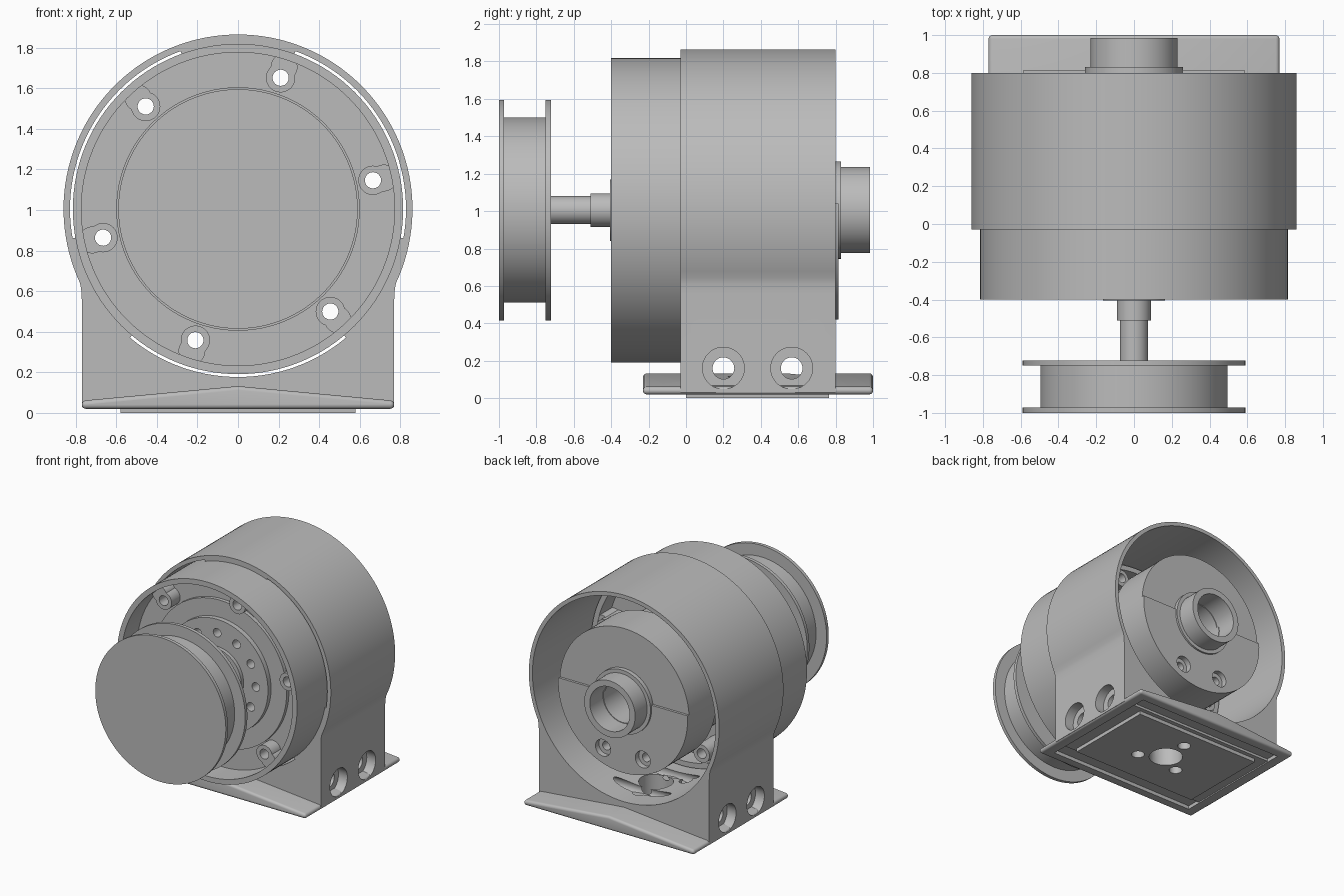
import bpy, bmesh
from math import sin, cos, pi, radians
from mathutils import Matrix, Vector

if "Cube" in bpy.data.objects:
    bpy.data.objects.remove(bpy.data.objects["Cube"])

AXIS = 1.005    # height of the drive axis
MID = 0.385     # middle of the foot, front to back

grey = bpy.data.materials.new("plain grey")
grey.use_nodes = True
grey.diffuse_color = (0.5, 0.5, 0.5, 1)
grey.node_tree.nodes["Principled BSDF"].inputs["Base Color"].default_value = (0.5, 0.5, 0.5, 1)


def finish(name, bm):
    bmesh.ops.recalc_face_normals(bm, faces=bm.faces)
    mesh = bpy.data.meshes.new(name)
    bm.to_mesh(mesh)
    bm.free()
    mesh.materials.append(grey)
    ob = bpy.data.objects.new(name, mesh)
    bpy.context.collection.objects.link(ob)
    return ob


def activate(ob):
    bpy.ops.object.select_all(action='DESELECT')
    ob.select_set(True)
    bpy.context.view_layer.objects.active = ob


def smooth(ob):
    activate(ob)
    bpy.ops.object.shade_smooth_by_angle(angle=radians(30))


def lathe(name, profile, segs=96):
    """Turn a closed (radius, y) profile about the drive axis."""
    bm = bmesh.new()
    verts = [bm.verts.new((r, y, AXIS)) for r, y in profile]
    edges = [bm.edges.new((v, verts[i - 1])) for i, v in enumerate(verts)]
    bmesh.ops.spin(bm, geom=verts + edges, cent=(0, 0, AXIS), axis=(0, 1, 0),
                   angle=2 * pi, steps=segs, use_merge=True)
    bmesh.ops.remove_doubles(bm, verts=bm.verts, dist=0.0005)
    return finish(name, bm)


def extrude(name, outline, y0, y1):
    """Extrude an (x, z) outline from y0 to y1."""
    bm = bmesh.new()
    face = bm.faces.new([bm.verts.new((x, y0, z)) for x, z in outline])
    new = bmesh.ops.extrude_face_region(bm, geom=[face])["geom"]
    bmesh.ops.translate(bm, vec=(0, y1 - y0, 0),
                        verts=[g for g in new if isinstance(g, bmesh.types.BMVert)])
    return finish(name, bm)


def rod(name, start, end, r, r2=None, segs=40):
    """Cylinder or cone between two points."""
    a, b = Vector(start), Vector(end)
    bm = bmesh.new()
    m = Matrix.Translation((a + b) / 2) @ (b - a).to_track_quat('Z', 'Y').to_matrix().to_4x4()
    bmesh.ops.create_cone(bm, cap_ends=True, segments=segs, radius1=r,
                          radius2=r if r2 is None else r2, depth=(b - a).length, matrix=m)
    return finish(name, bm)


def box(name, x, y0, y1, z0, z1):
    return extrude(name, [(-x, z0), (x, z0), (x, z1), (-x, z1)], y0, y1)


def combine(ob, others, operation='DIFFERENCE'):
    activate(ob)
    for other in others:
        mod = ob.modifiers.new("combine", 'BOOLEAN')
        mod.operation, mod.solver, mod.object = operation, 'EXACT', other
        bpy.ops.object.modifier_apply(modifier=mod.name)
        bpy.data.objects.remove(other)


def polar(r, deg, y):
    return (r * cos(radians(deg)), y, AXIS + r * sin(radians(deg)))


# Vertical holes through the foot and the housing floor
def floor_holes():
    cuts = [rod("cut", (0, MID, -0.1), (0, MID, 0.4), 0.13)]
    for k in range(3):
        a = radians(90 + 120 * k)
        x, y = 0.22 * cos(a), MID + 0.22 * sin(a)
        cuts.append(rod("cut", (x, y, -0.1), (x, y, 0.4), 0.05))
    return cuts


# Housing: round shell running down into straight side walls
arc = [polar(0.86, -25 + 230 * i / 90, 0) for i in range(91)]
outline = [(0.77, 0.03), (0.77, 0.56), (0.773, 0.61)] + [(p[0], p[2]) for p in arc]
outline += [(-0.773, 0.61), (-0.77, 0.56), (-0.77, 0.03)]
housing = extrude("housing", outline, -0.03, 0.8)
cuts = [rod("cut", (0, -0.2, AXIS), (0, 1, AXIS), 0.828, segs=128)]
for y in (0.2, 0.565):
    cuts.append(rod("cut", (-1, y, 0.16), (1, y, 0.16), 0.058))
    for s in (-1, 1):
        cuts.append(rod("cut", (s * 0.69, y, 0.16), (s, y, 0.16), 0.112))
combine(housing, cuts + floor_holes())
smooth(housing)

# Foot: peaked slab with rounded rim, hollow below, with a flat pad
foot = extrude("foot", [(-0.77, 0.02), (0.77, 0.02), (0.77, 0.06), (0, 0.132), (-0.77, 0.06)],
               -0.23, 1.0)
bev = foot.modifiers.new("round", 'BEVEL')
bev.width, bev.segments, bev.limit_method, bev.angle_limit = 0.03, 4, 'ANGLE', radians(50)
activate(foot)
bpy.ops.object.modifier_apply(modifier=bev.name)
combine(foot, [box("cut", 0.68, -0.15, 0.92, -0.05, 0.05)])
pad = box("foot_pad", 0.58, 0.0, 0.765, 0.0, 0.055)
for part in (foot, pad):
    combine(part, floor_holes())
    smooth(part)

# Front cover: rim tube with a recessed floor and six screw bosses
cover = lathe("front_cover", [(0.814, -0.4), (0.814, 0.06), (0.772, 0.06), (0.772, -0.1),
                              (0.4, -0.1), (0.4, -0.2), (0.772, -0.2), (0.772, -0.4)], 128)
angles = [12 + 60 * k for k in range(6)]
bosses, holes = [], []
for a in angles:
    bosses.append(rod("boss", polar(0.68, a, -0.31), polar(0.68, a, 0.1), 0.072))
    bosses.append(rod("boss_web", polar(0.735, a, -0.31), polar(0.735, a, 0.055), 0.066))
    holes.append(rod("cut", polar(0.68, a, -0.6), polar(0.68, a, 0.6), 0.04, segs=24))
combine(cover, bosses, 'UNION')
combine(cover, holes)
smooth(cover)

# Three clips that hold the cover inside the housing
for k, name in enumerate(("top", "right", "left")):
    pts = [polar(r, 90 + 120 * k + d, 0) for r, ds in
           ((0.835, range(-20, 21, 2)), (0.8, range(20, -21, -2))) for d in ds]
    smooth(extrude(name + "_clip", [(p[0], p[2]) for p in pts], -0.025, 0.04))

# Gearbox face with a ring of small holes
gearbox = lathe("gearbox_face", [(0, -0.1), (0.6, -0.1), (0.6, -0.23), (0.46, -0.23),
                                 (0.46, -0.27), (0.24, -0.27), (0.24, -0.3), (0, -0.3)])
combine(gearbox, [rod("cut", polar(0.35, 30 * k, -0.4), polar(0.35, 30 * k, -0.16),
                      0.035, segs=20) for k in range(12)])
smooth(gearbox)
smooth(lathe("shaft_collar", [(0, -0.25), (0.165, -0.25), (0.165, -0.405), (0.09, -0.405),
                              (0.09, -0.51), (0, -0.51)]))
smooth(rod("drive_shaft", (0, -0.4, AXIS), (0, -0.99, AXIS), 0.075))

# Flanged pulley
smooth(lathe("pulley", [(0, -1), (0.59, -1), (0.59, -0.972), (0.495, -0.972), (0.495, -0.75),
                        (0.59, -0.75), (0.59, -0.722), (0, -0.722)], 128))

# Motor body and rear cap, the lower half of the cap standing proud
smooth(lathe("motor_body", [(0, -0.12), (0.5, -0.12), (0.5, 0.5), (0, 0.5)]))
cap = lathe("motor_cap", [(0.175, 0.45), (0.585, 0.45), (0.585, 0.815), (0.175, 0.815)])
cuts = [box("cut", 0.7, 0.795, 0.9, 1.04, 1.8)]
for x in (-0.18, 0.18):
    z = AXIS - 0.43
    cuts.append(rod("cut", (x, 0.77, z), (x, 0.9, z), 0.068))
    cuts.append(rod("cut", (x, 0.6, z), (x, 0.9, z), 0.035))
combine(cap, cuts)
smooth(cap)

# Hollow rear tube with its collar
smooth(lathe("rear_tube", [(0.18, 0.6), (0.26, 0.6), (0.26, 0.83), (0.23, 0.83),
                           (0.23, 0.985), (0.18, 0.985)]))
